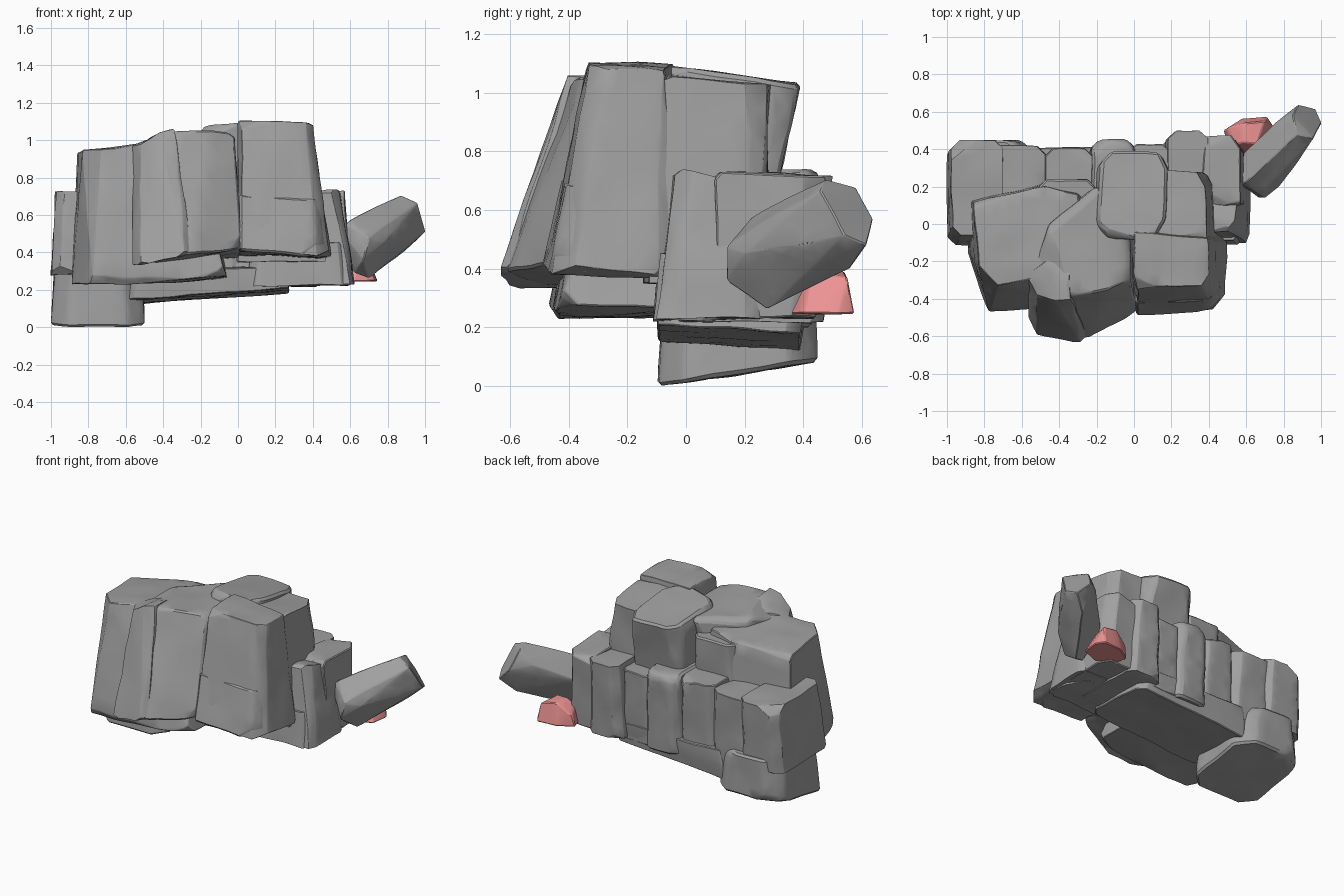
import bpy, bmesh, random
from mathutils import Vector, noise

random.seed(11)


def material(name, color):
    m = bpy.data.materials.new(name)
    m.diffuse_color = (*color, 1)
    return m


GREY = material("grey_rock", (0.35, 0.35, 0.35))
PINK = material("pink_stone", (0.84, 0.29, 0.29))


def hull(points):
    bm = bmesh.new()
    for p in points:
        bm.verts.new(p)
    bmesh.ops.convex_hull(bm, input=bm.verts[:])
    junk = [v for v in bm.verts if not v.link_faces]
    bmesh.ops.delete(bm, geom=junk, context='VERTS')
    bmesh.ops.dissolve_limit(bm, angle_limit=0.1, verts=bm.verts[:], edges=bm.edges[:])
    return bm


def rock(name, pts, bevel=0.014, rough=0.009, cuts=3, chips=5, mat=GREY):
    """Convex boulder: hull of corner points, random corners knocked off, bevelled, roughened."""
    bm = hull(pts)
    centre = sum((v.co for v in bm.verts), Vector()) / len(bm.verts)
    for _ in range(chips):
        co = random.choice(bm.verts[:]).co.copy()
        n = (co - centre).normalized() + Vector([random.uniform(-0.4, 0.4) for _ in range(3)])
        n.normalize()
        far = max((v.co for v in bm.verts), key=lambda c: c.dot(n))
        bmesh.ops.bisect_plane(bm, geom=bm.verts[:] + bm.edges[:] + bm.faces[:],
                               plane_co=far - n * random.uniform(0.012, 0.035),
                               plane_no=n, clear_outer=True)
        left = [v.co.copy() for v in bm.verts]
        bm.free()
        bm = hull(left)
    sharp = [e for e in bm.edges if len(e.link_faces) == 2 and e.calc_face_angle(0) > 0.45]
    bmesh.ops.bevel(bm, geom=sharp, offset=bevel, segments=1, profile=0.5,
                    affect='EDGES', clamp_overlap=True)
    bmesh.ops.triangulate(bm, faces=bm.faces[:])
    for _ in range(cuts):
        long = [e for e in bm.edges if e.calc_length() > 0.09]
        bmesh.ops.subdivide_edges(bm, edges=long, cuts=1)
        bmesh.ops.triangulate(bm, faces=bm.faces[:])
    seed = Vector([random.uniform(0, 50) for _ in range(3)])
    for v in bm.verts:
        v.co += noise.noise_vector(v.co * 6 + seed) * rough
    bmesh.ops.recalc_face_normals(bm, faces=bm.faces[:])
    me = bpy.data.meshes.new(name)
    bm.to_mesh(me)
    bm.free()
    me.materials.append(mat)
    ob = bpy.data.objects.new(name, me)
    bpy.context.collection.objects.link(ob)
    bpy.context.view_layer.objects.active = ob
    bpy.ops.object.select_all(action='DESELECT')
    ob.select_set(True)
    bpy.ops.object.shade_smooth_by_angle(angle=0.42)
    return ob


def column(name, x0, x1, y0, y1, z0, z1, front=0.06, back=0.03, taper=0.025, dz=0.0, tilt=0.0, chip=0.045):
    """Block leaning backwards: front edge of the top set in, back edge of the base set in."""
    pts = []
    for top in (0, 1):
        t = taper * top
        a, b, c, d = x0 + t, x1 - t, y0 + front * top, y1 - back * (1 - top)
        for x, y in ((a + chip, c), (b - chip, c), (b, c + chip), (b, d - chip),
                     (b - chip, d), (a + chip, d), (a, d - chip), (a, c + chip)):
            z = z1 if top else z0 + dz * (x - x0) / (x1 - x0) + tilt * (y - y0) / (y1 - y0)
            pts.append((x, y, z))
    return rock(name, pts)


# Front wall of large leaning boulders
rock("front_left_boulder", [
    (-0.90, 0.12, 0.25), (-0.89, -0.15, 0.23), (-0.78, -0.48, 0.23), (-0.50, -0.46, 0.23),
    (-0.07, -0.43, 0.28), (-0.05, 0.0, 0.26), (-0.45, 0.25, 0.25),
    (-0.86, 0.12, 0.93), (-0.83, -0.22, 0.95), (-0.73, -0.33, 0.95), (-0.42, -0.26, 0.99),
    (-0.25, -0.2, 0.99), (-0.30, 0.16, 0.98), (-0.48, 0.20, 0.97)])
rock("front_middle_boulder", [
    (-0.50, -0.50, 0.34), (-0.30, -0.62, 0.39), (-0.24, -0.61, 0.39), (0.02, -0.48, 0.42), (0.02, 0.0, 0.38),
    (-0.50, 0.0, 0.34), (-0.55, -0.25, 0.96), (-0.34, -0.38, 1.05), (-0.14, -0.35, 1.05),
    (-0.02, -0.30, 1.04), (-0.02, 0.1, 1.04), (-0.20, 0.2, 1.04), (-0.45, 0.0, 1.03)])
rock("front_middle_rib", [
    (-0.56, -0.50, 0.335), (-0.52, -0.59, 0.335), (-0.28, -0.64, 0.385), (-0.25, -0.60, 0.42),
    (-0.5, -0.2, 0.34), (-0.25, -0.2, 0.4),
    (-0.57, -0.28, 0.96), (-0.52, -0.38, 0.98), (-0.42, -0.41, 1.04), (-0.34, -0.40, 1.06), (-0.36, -0.1, 1.06)])
rock("front_right_boulder", [
    (0.0, -0.40, 0.42), (0.02, -0.48, 0.41), (0.42, -0.46, 0.38), (0.49, -0.38, 0.41),
    (0.495, -0.10, 0.38), (0.44, 0.0, 0.36), (0.0, 0.0, 0.38),
    (0.0, -0.26, 1.09), (0.02, -0.335, 1.105), (0.36, -0.33, 1.10), (0.40, -0.27, 1.08),
    (0.395, -0.08, 1.08), (0.0, -0.04, 1.10)])
rock("front_right_lower_facing", [
    (0.01, -0.49, 0.41), (0.42, -0.47, 0.375), (0.475, -0.40, 0.38), (0.46, -0.2, 0.38),
    (0.0, -0.2, 0.41), (0.01, -0.42, 0.71), (0.40, -0.41, 0.69), (0.44, -0.35, 0.69),
    (0.42, -0.2, 0.69), (0.0, -0.2, 0.71)], rough=0.006, chips=2)

# Upper rear boulders behind the front wall
rock("upper_right_boulder", [
    (0.0, -0.15, 0.35), (0.47, -0.12, 0.35), (0.46, 0.22, 0.35), (0.40, 0.26, 0.35), (0.0, 0.28, 0.35),
    (0.05, -0.1, 1.06), (0.39, -0.10, 1.06), (0.38, 0.2, 1.03), (0.34, 0.28, 1.03), (0.05, 0.29, 1.03)])
rock("upper_centre_boulder", [
    (-0.20, -0.05, 0.4), (0.20, -0.05, 0.4), (0.18, 0.28, 0.5), (-0.18, 0.28, 0.5),
    (-0.21, 0.0, 1.06), (-0.14, -0.08, 1.09), (0.10, -0.09, 1.10), (0.17, 0.02, 1.08),
    (0.18, 0.30, 1.04), (0.14, 0.385, 1.03), (-0.12, 0.39, 1.03), (-0.20, 0.31, 1.04)])
column("upper_left_boulder", -0.54, -0.18, -0.1, 0.24, 0.4, 0.95)

# Rear ledge: a row of shorter overlapping columns
rear = [  # x0, x1, y0, y1, z0, z1
    ("rear_ledge_left", -1.0, -0.68, -0.12, 0.45, 0.28, 0.725),
    ("rear_ledge_left_inner", -0.78, -0.45, -0.05, 0.42, 0.17, 0.71),
    ("rear_ledge_middle_left", -0.50, -0.20, -0.05, 0.41, 0.17, 0.73),
    ("rear_ledge_middle", -0.25, 0.03, -0.05, 0.455, 0.20, 0.74),
    ("rear_ledge_middle_right", -0.05, 0.22, -0.05, 0.43, 0.21, 0.68),
    ("rear_ledge_right_inner", 0.16, 0.42, -0.05, 0.50, 0.22, 0.72),
]
for name, *dims in rear:
    column(name, *dims)
rock("rear_ledge_right", [
    (0.33, -0.10, 0.23), (0.60, -0.10, 0.23), (0.62, -0.05, 0.23), (0.625, 0.2, 0.23), (0.60, 0.25, 0.23),
    (0.33, 0.25, 0.23), (0.36, -0.04, 0.735), (0.50, -0.035, 0.735), (0.54, 0.02, 0.735),
    (0.55, 0.18, 0.735), (0.36, 0.2, 0.735)])
rock("rear_ledge_right_back", [
    (0.33, 0.1, 0.23), (0.60, 0.1, 0.23), (0.60, 0.36, 0.23), (0.55, 0.44, 0.23), (0.36, 0.44, 0.23),
    (0.36, 0.1, 0.73), (0.57, 0.1, 0.73), (0.57, 0.40, 0.72), (0.52, 0.475, 0.715), (0.38, 0.47, 0.72)])
column("right_front_step", 0.05, 0.60, -0.11, 0.2, 0.225, 0.45, front=0.02)
column("centre_filler", -0.35, 0.3, -0.05, 0.3, 0.22, 0.5)

# Stepped underside: sloping slab and the low foot
column("lower_slab", -0.60, 0.27, -0.095, 0.41, 0.145, 0.32, dz=0.065, tilt=-0.03, front=0.0, back=0.02)
column("foot", -1.0, -0.50, -0.095, 0.445, 0.0, 0.36, tilt=0.08, chip=0.09, front=0.02, back=0.0)

# Loose slanted slab leaning against the right end
rock("leaning_slab", [
    (0.55, 0.20, 0.53), (0.69, 0.13, 0.47), (0.67, 0.14, 0.36), (0.55, 0.34, 0.47),
    (0.70, 0.28, 0.26), (0.62, 0.25, 0.29), (0.60, 0.22, 0.575), (0.78, 0.20, 0.45),
    (0.76, 0.545, 0.60), (0.88, 0.64, 0.57), (0.97, 0.615, 0.48), (1.005, 0.54, 0.51),
    (0.96, 0.46, 0.67), (0.87, 0.48, 0.705), (0.85, 0.58, 0.675), (0.88, 0.56, 0.40)],
    bevel=0.008, rough=0.006, chips=1)

# Small coloured stone beneath the slab
rock("small_stone", [
    (0.48, 0.50, 0.245), (0.50, 0.43, 0.245), (0.62, 0.355, 0.245), (0.73, 0.40, 0.245),
    (0.745, 0.52, 0.245), (0.71, 0.575, 0.245), (0.58, 0.565, 0.245),
    (0.50, 0.51, 0.35), (0.53, 0.44, 0.39), (0.66, 0.43, 0.39), (0.70, 0.55, 0.37), (0.60, 0.54, 0.39)],
    bevel=0.008, rough=0.004, cuts=1, chips=1, mat=PINK)
